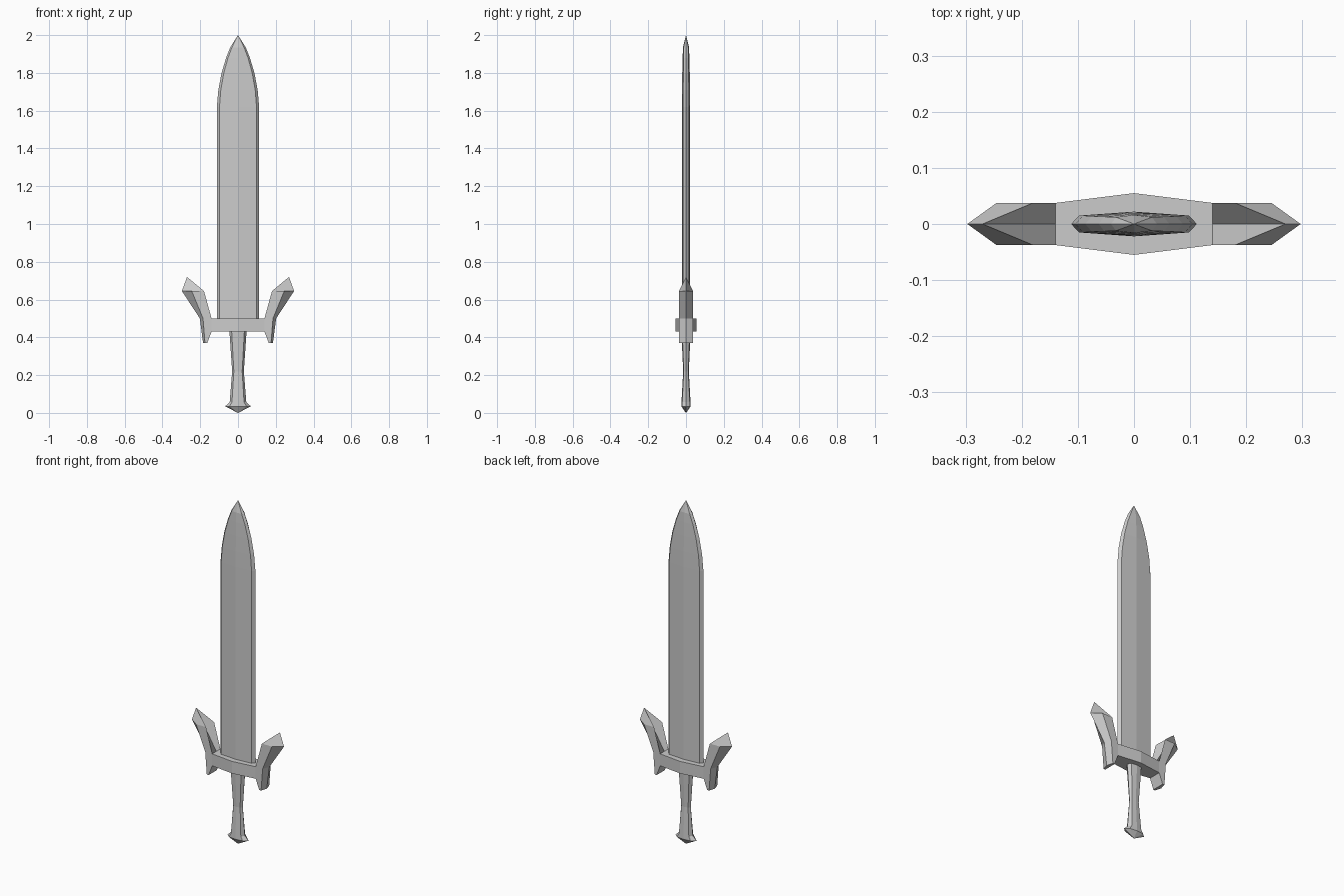
import bpy, bmesh

if "Cube" in bpy.data.objects:
    bpy.data.objects.remove(bpy.data.objects["Cube"])


def make(name, verts, faces, mirror=None):
    mesh = bpy.data.meshes.new(name)
    mesh.from_pydata(verts, [], faces)
    bm = bmesh.new()
    bm.from_mesh(mesh)
    if mirror:
        for axis in mirror:
            bmesh.ops.mirror(bm, geom=bm.verts[:] + bm.edges[:] + bm.faces[:],
                             axis=axis, merge_dist=0.0005)
    bmesh.ops.remove_doubles(bm, verts=bm.verts, dist=0.0002)
    bmesh.ops.recalc_face_normals(bm, faces=bm.faces)
    bm.to_mesh(mesh)
    bm.free()
    obj = bpy.data.objects.new(name, mesh)
    bpy.context.collection.objects.link(obj)
    return obj


def loft(name, rings):
    """Stack eight-sided sections: z, half width, shoulder x, shoulder y, ridge y."""
    verts, faces = [], []
    for z, w, s, e, d in rings:
        verts += [(x, y, z) for x, y in ((w, 0), (s, e), (0, d), (-s, e),
                                         (-w, 0), (-s, -e), (0, -d), (s, -e))]
    for r in range(len(rings) - 1):
        for i in range(8):
            a, b = r * 8 + i, r * 8 + (i + 1) % 8
            faces.append((a, b, b + 8, a + 8))
    faces.append(tuple(range(8)))
    faces.append(tuple(range(len(verts) - 8, len(verts))))
    return make(name, verts, faces)


# Blade with narrow ground edges, central ridge and rounded point
loft("blade", [
    (0.48, 0.112, 0.098, 0.015, 0.022),
    (1.62, 0.112, 0.098, 0.015, 0.022),
    (1.71, 0.104, 0.091, 0.015, 0.021),
    (1.80, 0.087, 0.075, 0.014, 0.020),
    (1.88, 0.063, 0.053, 0.013, 0.018),
    (1.935, 0.041, 0.032, 0.012, 0.016),
    (2.00, 0.0005, 0.0004, 0.0003, 0.0005),
])

# Waisted grip with flared pommel
loft("grip", [
    (0.005, 0.0008, 0.0006, 0.0005, 0.0008),
    (0.035, 0.068, 0.045, 0.020, 0.025),
    (0.057, 0.044, 0.032, 0.020, 0.024),
    (0.22, 0.031, 0.022, 0.012, 0.015),
    (0.44, 0.046, 0.034, 0.020, 0.025),
])
bpy.data.objects["grip"].data.vertices[0].co.z = 0.0
for v in bpy.data.objects["grip"].data.vertices:
    if v.co.z < 0.006:
        v.co.z = 0.0

# Guard bar, a flattened hexagon
outline = [(0.14, 0.0375), (0, 0.055), (-0.14, 0.0375),
           (-0.14, -0.0375), (0, -0.055), (0.14, -0.0375)]
bar = [(x, y, z) for z in (0.43, 0.5) for x, y in outline]
make("guard_bar", bar, [tuple(range(6)), tuple(range(6, 12))] +
     [(i, (i + 1) % 6, (i + 1) % 6 + 6, i + 6) for i in range(6)])

# Guard wings: flat face, grooved inner side, ridged outer side
t = 0.0375
wing = [(0.14, t, 0.43), (0.14, t, 0.50), (0.18, t, 0.645), (0.245, t, 0.645),
        (0.185, t, 0.50), (0.167, t, 0.37),
        (0.14, 0, 0.50), (0.27, 0, 0.72), (0.297, 0, 0.645), (0.202, 0, 0.50),
        (0.185, 0, 0.37), (0.163, 0, 0.37), (0.14, 0, 0.43)]
wing[5] = (0.175, t, 0.37)
wing.append((0.163, t, 0.37))
make("guard_wings", wing, [
    (0, 1, 4, 5, 13), (1, 2, 3, 4), (1, 6, 7, 2), (2, 7, 8, 3), (3, 8, 9, 4),
    (4, 9, 10, 5), (5, 10, 11, 13), (13, 11, 12, 0), (0, 12, 6, 1)], mirror="YX")
